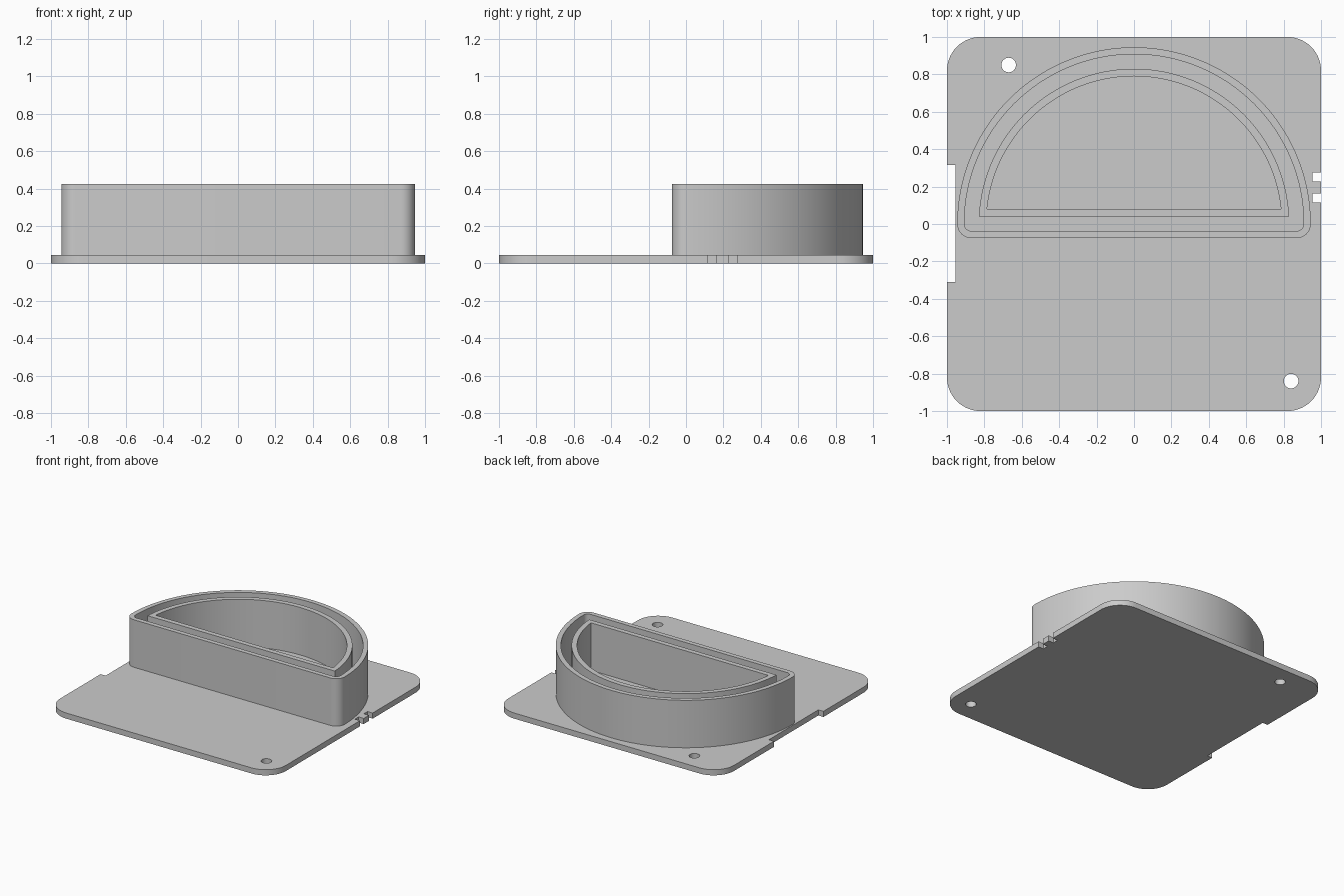
import bpy, bmesh
from math import radians, cos, sin, asin, pi

if "Cube" in bpy.data.objects:
    bpy.data.objects.remove(bpy.data.objects["Cube"], do_unlink=True)

grey = bpy.data.materials.new("matte grey")
grey.use_nodes = True
colour = (0.6, 0.6, 0.6, 1)
grey.diffuse_color = colour
grey.node_tree.nodes["Principled BSDF"].inputs["Base Color"].default_value = colour


def arc(cx, cy, r, start, end, steps):
    """Points along an arc, angles in radians."""
    return [(cx + r * cos(start + (end - start) * i / steps),
             cy + r * sin(start + (end - start) * i / steps)) for i in range(steps + 1)]


def slab(name, loops, bottom, top):
    """Fill an outline with holes and extrude it upward."""
    bm = bmesh.new()
    edges = []
    for loop in loops:
        vs = [bm.verts.new((x, y, bottom)) for x, y in loop]
        edges += [bm.edges.new((a, b)) for a, b in zip(vs, vs[1:] + vs[:1])]
    bmesh.ops.triangle_fill(bm, use_beauty=True, use_dissolve=False, edges=edges)
    cap = bmesh.ops.extrude_face_region(bm, geom=bm.faces[:], use_keep_orig=True)
    raised = [g for g in cap["geom"] if isinstance(g, bmesh.types.BMVert)]
    bmesh.ops.translate(bm, verts=raised, vec=(0, 0, top - bottom))
    bmesh.ops.recalc_face_normals(bm, faces=bm.faces[:])
    mesh = bpy.data.meshes.new(name)
    bm.to_mesh(mesh)
    bm.free()
    mesh.materials.append(grey)
    obj = bpy.data.objects.new(name, mesh)
    bpy.context.collection.objects.link(obj)
    bpy.ops.object.select_all(action="DESELECT")
    obj.select_set(True)
    bpy.context.view_layer.objects.active = obj
    bpy.ops.object.shade_smooth_by_angle(angle=radians(30))
    return obj


def half_disc(offset):
    """Half disc grown (rounded corners) or shrunk (sharp corners) by offset."""
    core = 0.87
    r = core + offset
    if offset < 0:
        a = asin(-offset / r)
        return arc(0, 0, r, a, pi - a, 80)
    return (arc(0, 0, r, 0, pi, 80)
            + arc(-core, 0, offset, pi, 1.5 * pi, 10)[1:]
            + arc(core, 0, offset, 1.5 * pi, 2 * pi, 10)[:-1])


def notch(side, y_start, y_end, depth=0.045):
    """Rectangular cut in the left or right edge of the plate."""
    inner = side * (1 - depth)
    return [(side, y_start), (inner, y_start), (inner, y_end), (side, y_end)]


# Base plate: rounded corners, edge notches, two screw holes
PLATE_TOP = 0.045
RADIUS = 0.18
c = 1 - RADIUS
outline = (arc(c, -c, RADIUS, -pi / 2, 0, 14)
           + notch(1, 0.115, 0.162) + notch(1, 0.228, 0.275)
           + arc(c, c, RADIUS, 0, pi / 2, 14)
           + arc(-c, c, RADIUS, pi / 2, pi, 14)
           + notch(-1, 0.315, -0.31)
           + arc(-c, -c, RADIUS, pi, 1.5 * pi, 14))
holes = [arc(x, y, 0.039, 0, 2 * pi, 32)[:-1] for x, y in ((-0.67, 0.85), (0.84, -0.84))]
slab("base_plate", [outline] + holes, 0, PLATE_TOP)

# Two nested half-round walls with a channel between them
WALL_TOP = 0.425
for name, outer, inner in (("outer_wall", 0.075, 0.0375), ("inner_wall", -0.04, -0.08)):
    slab(name, [half_disc(outer), half_disc(inner)], PLATE_TOP - 0.005, WALL_TOP)
